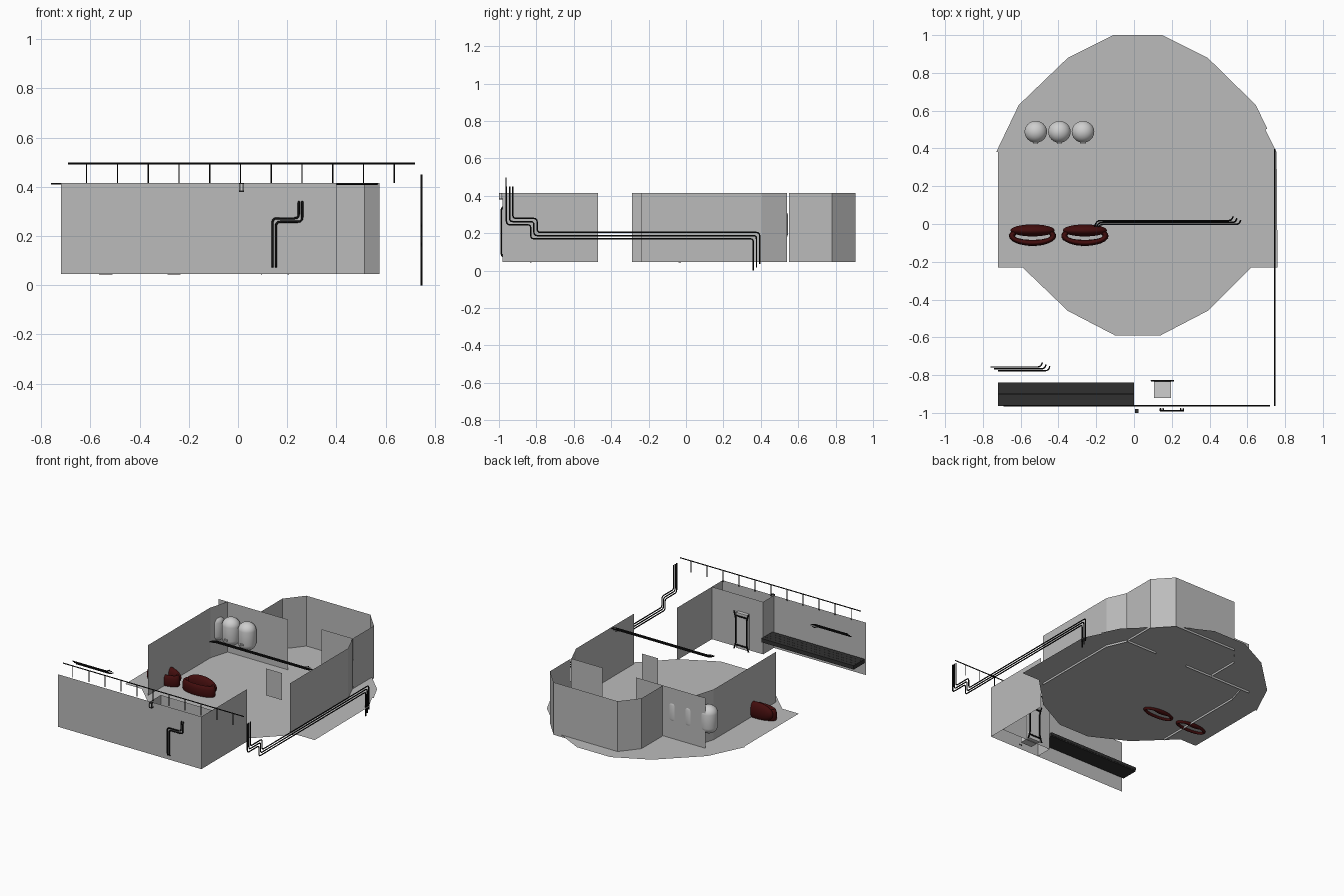
import bpy, bmesh, math
from mathutils import Vector

if "Cube" in bpy.data.objects:
    bpy.data.objects.remove(bpy.data.objects["Cube"])


def material(name, r, g, b):
    m = bpy.data.materials.new(name)
    m.diffuse_color = (r, g, b, 1)
    m.use_nodes = True
    m.node_tree.nodes["Principled BSDF"].inputs["Base Color"].default_value = m.diffuse_color
    return m


GREY = material("wall_grey", 0.5, 0.5, 0.5)
LIGHT = material("light_grey", 0.62, 0.62, 0.62)
DARK = material("dark_grey", 0.03, 0.03, 0.03)
BLACK = material("black", 0.006, 0.006, 0.006)
RED = material("dark_red", 0.055, 0.004, 0.004)
Z0, Z1, FLOOR = 0.045, 0.415, 0.06


def finish(name, bm, mat, smooth=False):
    me = bpy.data.meshes.new(name)
    bm.to_mesh(me)
    bm.free()
    me.materials.append(mat)
    ob = bpy.data.objects.new(name, me)
    bpy.context.collection.objects.link(ob)
    if smooth:
        for p in me.polygons:
            p.use_smooth = True
    return ob


def wall(name, pts, z0=Z0, z1=Z1, mat=GREY):
    """Thin wall standing on a plan path."""
    bm = bmesh.new()
    lo = [bm.verts.new((x, y, z0)) for x, y in pts]
    hi = [bm.verts.new((x, y, z1)) for x, y in pts]
    for i in range(len(pts) - 1):
        bm.faces.new((lo[i], lo[i + 1], hi[i + 1], hi[i]))
    return finish(name, bm, mat)


def box(name, lo, hi, mat):
    bm = bmesh.new()
    bmesh.ops.create_cube(bm, size=1)
    for v in bm.verts:
        v.co = Vector([(a + b) / 2 + c * (b - a) for a, b, c in zip(lo, hi, v.co)])
    return finish(name, bm, mat)


def pipe(name, pts, r=0.004, bend=0.018, mat=BLACK, sides=8):
    """Round pipe along a path, with rounded corners."""
    P = [Vector(p) for p in pts]
    path = [P[0]]
    for a, b, c in zip(P, P[1:], P[2:]):
        d1, d2 = a - b, c - b
        k1 = b + d1.normalized() * min(bend, d1.length * 0.45)
        k2 = b + d2.normalized() * min(bend, d2.length * 0.45)
        for t in (0, 0.33, 0.67, 1):
            path.append(k1 * (1 - t) ** 2 + b * 2 * t * (1 - t) + k2 * t * t)
    path.append(P[-1])
    bm = bmesh.new()
    rings = []
    for i, p in enumerate(path):
        d = (path[min(i + 1, len(path) - 1)] - path[max(i - 1, 0)]).normalized()
        u = d.orthogonal() if not rings else (u - d * u.dot(d))
        u = u.normalized()
        w = d.cross(u)
        rings.append([bm.verts.new(p + (u * math.cos(k) + w * math.sin(k)) * r)
                      for k in [2 * math.pi * j / sides for j in range(sides)]])
    for A, B in zip(rings, rings[1:]):
        for j in range(sides):
            bm.faces.new((A[j], A[(j + 1) % sides], B[(j + 1) % sides], B[j]))
    bm.faces.new(rings[0][::-1])
    bm.faces.new(rings[-1])
    return finish(name, bm, mat, True)


def ellipsoid(name, c, s, mat, stretch=0.0):
    """Ellipsoid; stretch pulls the halves apart in z to give a capsule."""
    bm = bmesh.new()
    bmesh.ops.create_uvsphere(bm, u_segments=24, v_segments=15, radius=1)
    for v in bm.verts:
        off = stretch if v.co.z > 0 else -stretch
        v.co = Vector((c[0] + v.co.x * s[0], c[1] + v.co.y * s[1], c[2] + v.co.z * s[2] + off))
    return finish(name, bm, mat, True)


# floor plate
outline = [(-0.73, 0.38), (-0.72, 0.38), (-0.72, -0.23), (-0.59, -0.23), (-0.35, -0.46), (-0.10, -0.59),
           (0.14, -0.59), (0.39, -0.46), (0.62, -0.23), (0.76, -0.23), (0.755, 0.38),
           (0.695, 0.50), (0.705, 0.505), (0.645, 0.63), (0.39, 0.88), (0.15, 1.0), (-0.11, 1.0),
           (-0.35, 0.88), (-0.61, 0.63)]
bm = bmesh.new()
bm.faces.new([bm.verts.new((x, y, FLOOR)) for x, y in outline])
finish("floor", bm, GREY)

# walls
wall("front_wall", [(-0.72, -0.98), (0.40, -0.98), (0.40, -0.47)])
wall("closet_wall", [(0.40, -0.86), (0.0, -0.86), (0.0, -0.98)])
wall("right_wall", [(0.575, -0.24), (0.575, 0.405), (0.515, 0.54)])
wall("left_wall", [(-0.46, 0.54), (-0.50, 0.405), (-0.50, -0.29)])
wall("back_room_wall", [(0.515, 0.55), (0.515, 0.78), (0.40, 0.905), (-0.10, 0.905),
                        (-0.20, 0.78), (-0.20, 0.55)])
wall("left_partition", [(-0.53, 0.542), (0.01, 0.542)])
wall("right_partition", [(0.27, 0.545), (0.515, 0.545)])
wall("hanging_screen", [(0.19, 0.04), (0.315, 0.04)], 0.12, 0.31)

# bench with slats
for i in range(4):
    y = -0.963 + i * 0.031
    box(f"bench_slat_{i}", (-0.72, y, 0.145), (0.0, y + 0.03, 0.165), DARK)
box("bench_base", (-0.72, -0.963, 0.137), (0.0, -0.842, 0.146), DARK)

# handrail and posts
pipe("handrail", [(-0.69, -0.963, 0.495), (0.72, -0.963, 0.495)], 0.0035)
for i in range(11):
    x = -0.615 + i * 0.125
    pipe(f"rail_post_{i}", [(x, -0.963, 0.415), (x, -0.963, 0.495)], 0.0025, sides=6)

# stepped service pipes on the right side
for i in range(3):
    d = i * 0.017
    pipe(f"side_pipe_{i}", [(0.745, -0.96 + d, 0.45), (0.745, -0.96 + d, 0.245 + d),
                            (0.745, -0.83 + d, 0.245 + d), (0.745, -0.83 + d, 0.17 + d),
                            (0.745, 0.36 + d, 0.17 + d), (0.745, 0.36 + d, d)])

# overhead pipes, long run and short run
for i in range(3):
    d = i * 0.010
    pipe(f"long_pipe_{i}", [(-0.21 + d, -0.015, 0.412), (-0.195 + d, 0.018 - d, 0.412),
                            (0.515 + d * 2, 0.018 - d, 0.412), (0.525 + d * 2, 0.04 - d, 0.412)])
    pipe(f"short_pipe_{i}", [(-0.76 + d * 2, -0.757 - d, 0.412), (-0.495 + d * 2, -0.757 - d, 0.412),
                             (-0.485 + d * 2, -0.733 - d, 0.412)], 0.0035)

# pipes on the front wall
for i in range(2):
    d = i * 0.014
    pipe(f"front_pipe_{i}", [(0.14 + d, -0.978, 0.075), (0.14 + d, -0.988, 0.085),
                             (0.14 + d, -0.988, 0.272 - d), (0.247 + d, -0.988, 0.272 - d),
                             (0.247 + d, -0.988, 0.33), (0.247 + d, -0.978, 0.34)], 0.0045)

# small lantern on the front wall
box("lantern_body", (0.008, -0.997, 0.384), (0.021, -0.983, 0.412), LIGHT)
for z in (0.380, 0.411):
    box("lantern_cap", (0.004, -1.0, z), (0.025, -0.98, z + 0.005), DARK)
for x in (0.004, 0.022):
    box("lantern_bar", (x, -1.0, 0.382), (x + 0.003, -0.997, 0.414), DARK)

# locker with bowed dark frame
box("locker_body", (0.105, -0.92, 0.05), (0.195, -0.835, 0.30), LIGHT)
for s in (-1, 1):
    pipe("locker_post", [(0.15 + s * 0.057, -0.83, 0.045), (0.15 + s * 0.042, -0.83, 0.09),
                         (0.15 + s * 0.042, -0.83, 0.26), (0.15 + s * 0.057, -0.83, 0.31)], 0.005)
for z in (0.075, 0.28):
    pipe("locker_bar", [(0.10, -0.83, z), (0.20, -0.83, z)], 0.005)

# storage tanks
for i in range(3):
    x = -0.52 + i * 0.125
    ellipsoid(f"tank_{i}", (x, 0.488, 0.245), (0.06, 0.058, 0.055), LIGHT, 0.042)
    box(f"tank_tap_{i}", (x - 0.012, 0.424, 0.20), (x + 0.012, 0.434, 0.21), LIGHT)

# red oval couches: padded ring with a fuller back cushion
for n, cx in (("left", -0.537), ("right", -0.26)):
    bm = bmesh.new()
    grid = []
    for i in range(32):
        a = 2 * math.pi * i / 32
        ring = []
        for j in range(12):
            b = 2 * math.pi * j / 12
            k = 0.016 * math.cos(b)
            ring.append(bm.verts.new((cx + math.cos(a) * (0.109 + k), -0.063 + math.sin(a) * (0.037 + k),
                                      0.09 + 0.045 * math.sin(b))))
        grid.append(ring)
    for i in range(32):
        A, B = grid[i], grid[(i + 1) % 32]
        for j in range(12):
            bm.faces.new((A[j], B[j], B[(j + 1) % 12], A[(j + 1) % 12]))
    finish(f"{n}_couch_seat", bm, RED, True)
    ellipsoid(f"{n}_couch_back", (cx, -0.034, 0.105), (0.118, 0.032, 0.062), RED)
